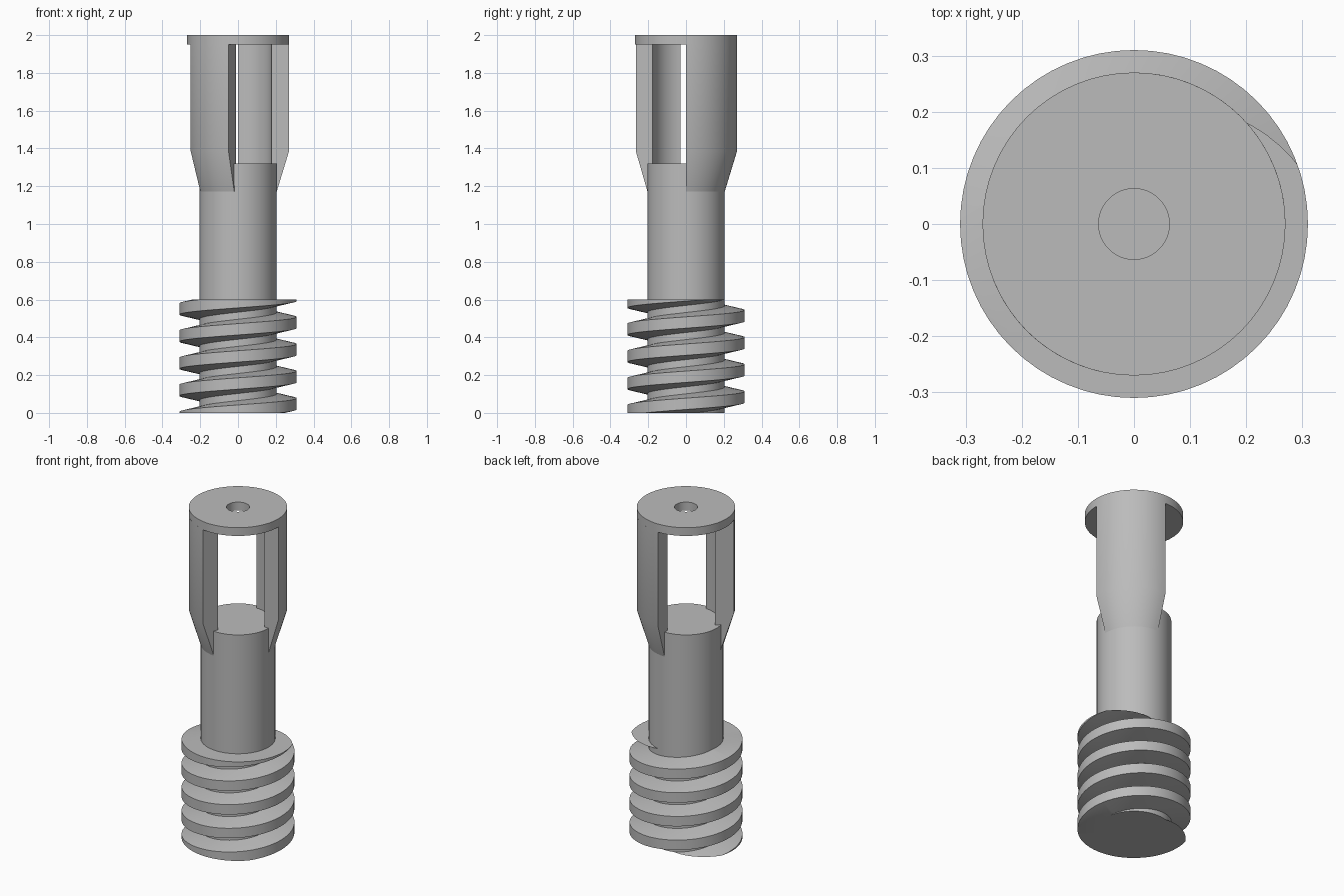
import bpy
import bmesh
from math import cos, sin, pi, radians

if "Cube" in bpy.data.objects:
    bpy.data.objects.remove(bpy.data.objects["Cube"])

GREY = (0.5, 0.5, 0.5, 1)
mat = bpy.data.materials.new("plain_grey")
mat.use_nodes = True
mat.diffuse_color = GREY
mat.node_tree.nodes["Principled BSDF"].inputs["Base Color"].default_value = GREY

POST_R, CAP_R, THREAD_R, ARM_INNER = 0.205, 0.27, 0.31, 0.177
SEGS = 64


def finish(name, bm):
    """Turn a bmesh into a smooth shaded grey object."""
    bmesh.ops.recalc_face_normals(bm, faces=bm.faces[:])
    mesh = bpy.data.meshes.new(name)
    bm.to_mesh(mesh)
    bm.free()
    mesh.materials.append(mat)
    obj = bpy.data.objects.new(name, mesh)
    bpy.context.collection.objects.link(obj)
    bpy.ops.object.select_all(action='DESELECT')
    obj.select_set(True)
    bpy.context.view_layer.objects.active = obj
    bpy.ops.object.shade_smooth_by_angle(angle=radians(30))
    return obj


def skin(bm, rings, closed=False):
    """Bridge successive closed cross-sections; cap the ends if open."""
    loops = [[bm.verts.new(p) for p in ring] for ring in rings]
    pairs = list(zip(loops, loops[1:]))
    if closed:
        pairs.append((loops[-1], loops[0]))
    else:
        bm.faces.new(loops[0])
        bm.faces.new(loops[-1])
    for a, b in pairs:
        for i in range(len(a)):
            j = (i + 1) % len(a)
            bm.faces.new((a[i], a[j], b[j], b[i]))


def polar(r, angle, z):
    return (r * cos(angle), r * sin(angle), z)


# Solid round post
bm = bmesh.new()
skin(bm, [[polar(POST_R, 2 * pi * i / SEGS, z) for i in range(SEGS)]
          for z in (0, 1.32)])
finish("post", bm)

# Top cap with a small through hole
bm = bmesh.new()
section = [(0.063, 1.95), (CAP_R, 1.95), (CAP_R, 2.0), (0.063, 2.0)]
skin(bm, [[polar(r, 2 * pi * i / SEGS, z) for r, z in section]
          for i in range(SEGS)], closed=True)
finish("top_cap", bm)


def arm(name, inner, outer, steps=18):
    """Curved upright; inner and outer are its angle spans at each radius."""
    section = [(ARM_INNER, 1.955), (CAP_R, 1.955), (CAP_R, 1.385),
               (0.203, 1.165), (ARM_INNER, 1.165)]
    rings = []
    for i in range(steps + 1):
        t = i / steps
        ring = []
        for r, z in section:
            k = (r - ARM_INNER) / (CAP_R - ARM_INNER)
            lo, hi = (a + (b - a) * k for a, b in zip(inner, outer))
            ring.append(polar(r, radians(lo + (hi - lo) * t), z))
        rings.append(ring)
    bm = bmesh.new()
    skin(bm, rings)
    finish(name, bm)


# Wide quarter arm and the narrower arm with flared sides
arm("back_left_arm", (0, 90), (0, 90))
arm("front_right_arm", (189.5, 266.8), (202, 259.3))

# Screw thread, trimmed flat at both ends
PITCH, START, TOP = 0.1435, 0.048, 0.6
bm = bmesh.new()
section = [(0.19, -0.055), (POST_R, -0.053), (THREAD_R, -0.03),
           (THREAD_R, 0.03), (POST_R, 0.053), (0.19, 0.055)]
rings = []
for i in range(-SEGS, SEGS * 5):
    turn = i / SEGS
    rings.append([polar(r, 2 * pi * turn, START + PITCH * turn + dz)
                  for r, dz in section])
skin(bm, rings)
for z, up in ((0, -1), (TOP, 1)):
    geom = bm.verts[:] + bm.edges[:] + bm.faces[:]
    bmesh.ops.bisect_plane(bm, geom=geom, plane_co=(0, 0, z),
                           plane_no=(0, 0, up), clear_outer=True)
    rim = [e for e in bm.edges if e.is_boundary]
    cap = bmesh.ops.triangle_fill(bm, edges=rim, use_beauty=True)
finish("screw_thread", bm)
